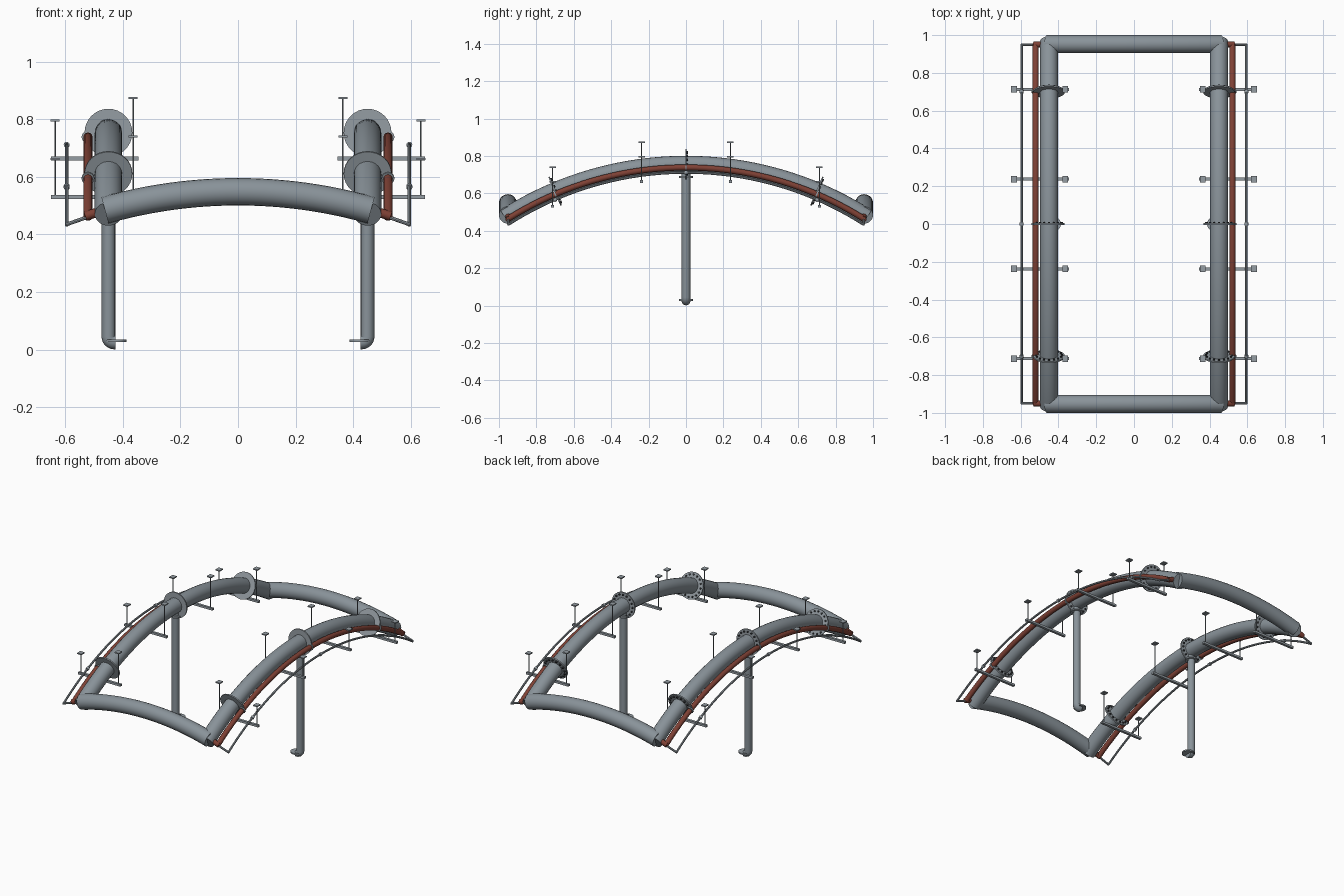
import bpy, math
from mathutils import Vector

if "Cube" in bpy.data.objects:
    bpy.data.objects.remove(bpy.data.objects["Cube"])

def material(name, rgb):
    m = bpy.data.materials.new(name)
    m.diffuse_color = (*rgb, 1)
    m.use_nodes = True
    m.node_tree.nodes["Principled BSDF"].inputs["Base Color"].default_value = m.diffuse_color
    return m

STEEL = material("steel grey", (0.25, 0.29, 0.32))
LIGHT = material("light steel", (0.30, 0.34, 0.37))
DARK = material("dark bolt", (0.05, 0.055, 0.06))
RED = material("rust red", (0.21, 0.052, 0.035))

R = 1.8           # arch radius
TOP = 0.753       # crown height of the main pipe axis
CZ = TOP - R

def finish(ob, name, mat):
    ob.name = name
    ob.data.materials.clear()
    ob.data.materials.append(mat)
    bpy.ops.object.select_all(action='DESELECT')
    ob.select_set(True)
    bpy.context.view_layer.objects.active = ob
    bpy.ops.object.shade_smooth_by_angle(angle=math.radians(40))
    return ob

def tube(name, pts, r, mat, res=4):
    cu = bpy.data.curves.new(name, 'CURVE')
    cu.dimensions = '3D'
    cu.bevel_depth = r
    cu.bevel_resolution = res
    cu.use_fill_caps = True
    sp = cu.splines.new('POLY')
    sp.points.add(len(pts) - 1)
    for p, c in zip(sp.points, pts):
        p.co = (*c, 1)
    ob = bpy.data.objects.new(name, cu)
    bpy.context.collection.objects.link(ob)
    bpy.ops.object.select_all(action='DESELECT')
    ob.select_set(True)
    bpy.context.view_layer.objects.active = ob
    bpy.ops.object.convert(target='MESH')
    return finish(bpy.context.object, name, mat)

def disc(name, loc, axis, r, depth, mat, sides=32):
    bpy.ops.mesh.primitive_cylinder_add(vertices=sides, radius=r, depth=depth, location=loc)
    ob = bpy.context.object
    ob.rotation_euler = Vector(axis).to_track_quat('Z', 'Y').to_euler()
    return finish(ob, name, mat)

def box(name, loc, size, mat):
    bpy.ops.mesh.primitive_cube_add(size=1, location=loc)
    ob = bpy.context.object
    ob.scale = size
    ob.name = name
    ob.data.materials.append(mat)
    return ob

def arch_z(y, crown):
    return CZ + math.sqrt((crown - CZ) ** 2 - y * y)

def arch(x, crown, y_end, n=40):
    rad = crown - CZ
    a = math.asin(y_end / rad)
    return [(x, rad * math.sin(t), CZ + rad * math.cos(t))
            for t in (a * (2 * i / n - 1) for i in range(n + 1))]

def flange(x, y):
    # ring plate across the main pipe with bolts on its back face
    c = Vector((x, y, arch_z(y, TOP)))
    ang = math.asin(y / R)
    tan = Vector((0, math.cos(ang), -math.sin(ang)))
    up = Vector((0, math.sin(ang), math.cos(ang)))
    disc("main_flange", c, tan, 0.083, 0.008, LIGHT)
    for i in range(16):
        t = math.tau * i / 16
        p = c + 0.068 * (math.cos(t) * Vector((1, 0, 0)) + math.sin(t) * up)
        disc("flange_bolt", p + tan * 0.007, tan, 0.006, 0.008, DARK, 6)
    return tan

# cross pipes at front and back
for y in (-0.9525, 0.9525):
    a = math.asin(0.462 / 1.7)
    pts = [(1.7 * math.sin(t), y, 0.548 - 1.7 + 1.7 * math.cos(t))
           for t in (a * (i / 12 - 1) for i in range(25))]
    tube("cross_pipe", pts, 0.0475, STEEL, 8)

for s in (-1, 1):
    # arched pipes along each side
    tube("main_pipe", arch(s * 0.45, TOP, 0.968), 0.0475, STEEL, 8)
    tube("red_pipe", arch(s * 0.521, 0.738, 0.955), 0.016, RED)
    tube("thin_pipe", arch(s * 0.595, 0.711, 0.95), 0.0065, LIGHT, 2)
    for y in (-0.95, 0.95):
        tube("red_branch", [(s * 0.53, y, 0.463), (s * 0.44, y, 0.493)], 0.016, RED)
        tube("thin_branch", [(s * 0.597, y, 0.434), (s * 0.50, y, 0.468)], 0.0065, LIGHT, 2)

    # flanges and couplings
    for y in (-0.7, 0, 0.7):
        tan = flange(s * 0.45, y)
        disc("red_flange", (s * 0.521, y, arch_z(y, 0.738)), tan, 0.022, 0.008, LIGHT, 24)
        disc("thin_coupling", (s * 0.595, y, arch_z(y, 0.711)), tan, 0.0105, 0.014, LIGHT, 12)

    # hanger trapezes: bar under the pipes, two rods, end plates
    for y, z in ((-0.713, 0.53), (-0.237, 0.663), (0.237, 0.663), (0.713, 0.53)):
        box("hanger_bar", (s * 0.4975, y, z), (0.305, 0.016, 0.014), LIGHT)
        for x, h in ((0.364, 0.21), (0.635, 0.132)):
            disc("hanger_rod", (s * x, y, z + h / 2), (0, 0, 1), 0.003, h, STEEL, 8)
            box("hanger_plate", (s * x, y, z + h), (0.031, 0.034, 0.007), LIGHT)

    # support column with elbow foot turned inward
    foot = [(s * (0.45 - 0.02 * (1 - math.cos(t))), 0, 0.045 - 0.02 * math.sin(t))
            for t in (math.pi / 2 * i / 6 for i in range(7))]
    tube("support_column", [(s * 0.45, 0, 0.72)] + foot + [(s * 0.425, 0, 0.025)], 0.024, STEEL, 6)
    disc("foot_flange", (s * 0.425, 0, 0.03), (0, 0, 1), 0.038, 0.009, LIGHT)
    disc("column_flange", (s * 0.45, 0, 0.687), (0, 0, 1), 0.038, 0.009, LIGHT)
